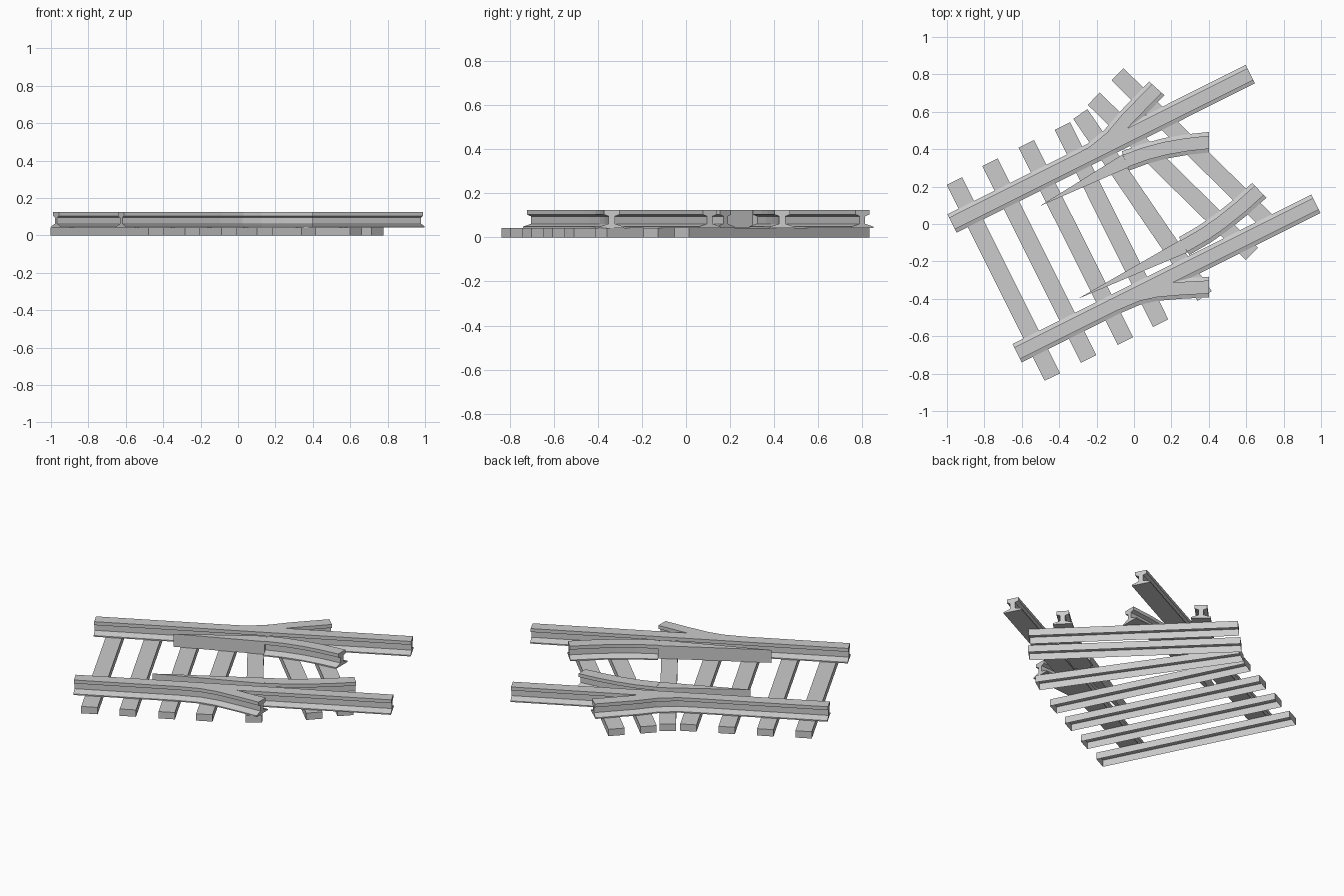
import bpy, bmesh
from mathutils import Vector

if "Cube" in bpy.data.objects:
    bpy.data.objects.remove(bpy.data.objects["Cube"])

# half of the rail cross-section: (offset from centre, height)
HALF = [(.055, .042), (.055, .049), (.014, .062), (.014, .096), (.035, .104), (.035, .125)]
PROFILE = HALF + [(-x, z) for x, z in reversed(HALF)]


def finish(bm, name):
    bmesh.ops.recalc_face_normals(bm, faces=bm.faces)
    mesh = bpy.data.meshes.new(name)
    bm.to_mesh(mesh)
    bm.free()
    ob = bpy.data.objects.new(name, mesh)
    bpy.context.collection.objects.link(ob)
    return ob


def sweep(name, path, profile=PROFILE, end_dir=None):
    """Sweep a cross-section along a flat path with mitred corners."""
    pts = [Vector(p) for p in path]
    bm = bmesh.new()
    rings = []
    for i, p in enumerate(pts):
        a = (pts[i] - pts[i - 1]).normalized() if i else None
        b = (pts[i + 1] - p).normalized() if i < len(pts) - 1 else None
        t = ((a or b) + (b or a)).normalized()
        if end_dir and b is None:
            t = Vector(end_dir).normalized()
        n = Vector((-t.y, t.x))
        rings.append([bm.verts.new((p.x + n.x * o, p.y + n.y * o, z)) for o, z in profile])
    k = len(profile)
    for r, s in zip(rings, rings[1:]):
        for j in range(k):
            bm.faces.new((r[j], r[(j + 1) % k], s[(j + 1) % k], s[j]))
    bm.faces.new(rings[0])
    bm.faces.new(rings[-1])
    return finish(bm, name)


def blade(name, tip, root, along):
    """Planed switch point: a vertical-sided wedge from tip to full rail head."""
    tip, root = Vector(tip), Vector(root)
    t = Vector(along).normalized()
    n = Vector((-t.y, t.x)) * .038
    corners = [tip, root - n, root + n]
    bm = bmesh.new()
    lo = [bm.verts.new((c.x, c.y, .045)) for c in corners]
    hi = [bm.verts.new((c.x, c.y, .124)) for c in corners]
    bm.faces.new(lo)
    bm.faces.new(hi)
    for i in range(3):
        j = (i + 1) % 3
        bm.faces.new((lo[i], lo[j], hi[j], hi[i]))
    return finish(bm, name)


def sleeper(name, a, b):
    """Box sleeper, hollow and open underneath."""
    a, b = Vector(a), Vector(b)
    t = (b - a).normalized()
    n = Vector((-t.y, t.x)) * .046
    c = [a - n, b - n, b + n, a + n]
    bm = bmesh.new()
    lo = [bm.verts.new((p.x, p.y, 0)) for p in c]
    hi = [bm.verts.new((p.x, p.y, .042)) for p in c]
    bm.faces.new(hi)
    for i in range(4):
        j = (i + 1) % 4
        bm.faces.new((lo[i], lo[j], hi[j], hi[i]))
    return finish(bm, name)


# straight main rails
sweep("main_rail_left", [(-.973, .003), (.622, .801)])
sweep("main_rail_right", [(-.625, -.691), (.973, .108)])

# outer rails branching away on each side
sweep("branch_rail_left", [(-.36, .309), (-.22, .382), (-.12, .463), (-.04, .558), (.122, .725)],
      end_dir=(.07, .078))
sweep("branch_rail_right", [(-.12, -.437), (.02, -.378), (.12, -.356), (.25, -.345), (.40, -.337)],
      end_dir=(1, 0))

# inner rails with planed switch points
sweep("inner_rail_upper", [(-.046, .337), (.06, .376), (.17, .405), (.28, .424), (.40, .437)],
      end_dir=(1, 0))
blade("switch_point_upper", (-.505, .095), (-.046, .337), (1, .42))
sweep("inner_rail_lower", [(.268, -.118), (.38, -.053), (.47, .01), (.57, .09), (.67, .18)],
      end_dir=(1, .95))
blade("switch_point_lower", (-.30, -.40), (.268, -.118), (1, .53))

# sleepers, fanning round towards the far end
ENDS = [((-.96, .23), (-.437, -.818)), ((-.77, .33), (-.243, -.722)),
        ((-.576, .428), (-.046, -.626)), ((-.383, .524), (.142, -.53)),
        ((-.287, .588), (.378, -.385)), ((-.215, .67), (.63, -.16)),
        ((-.088, .80), (.745, -.02))]
for i, (a, b) in enumerate(ENDS):
    sleeper(f"sleeper_{i + 1}", a, b)
